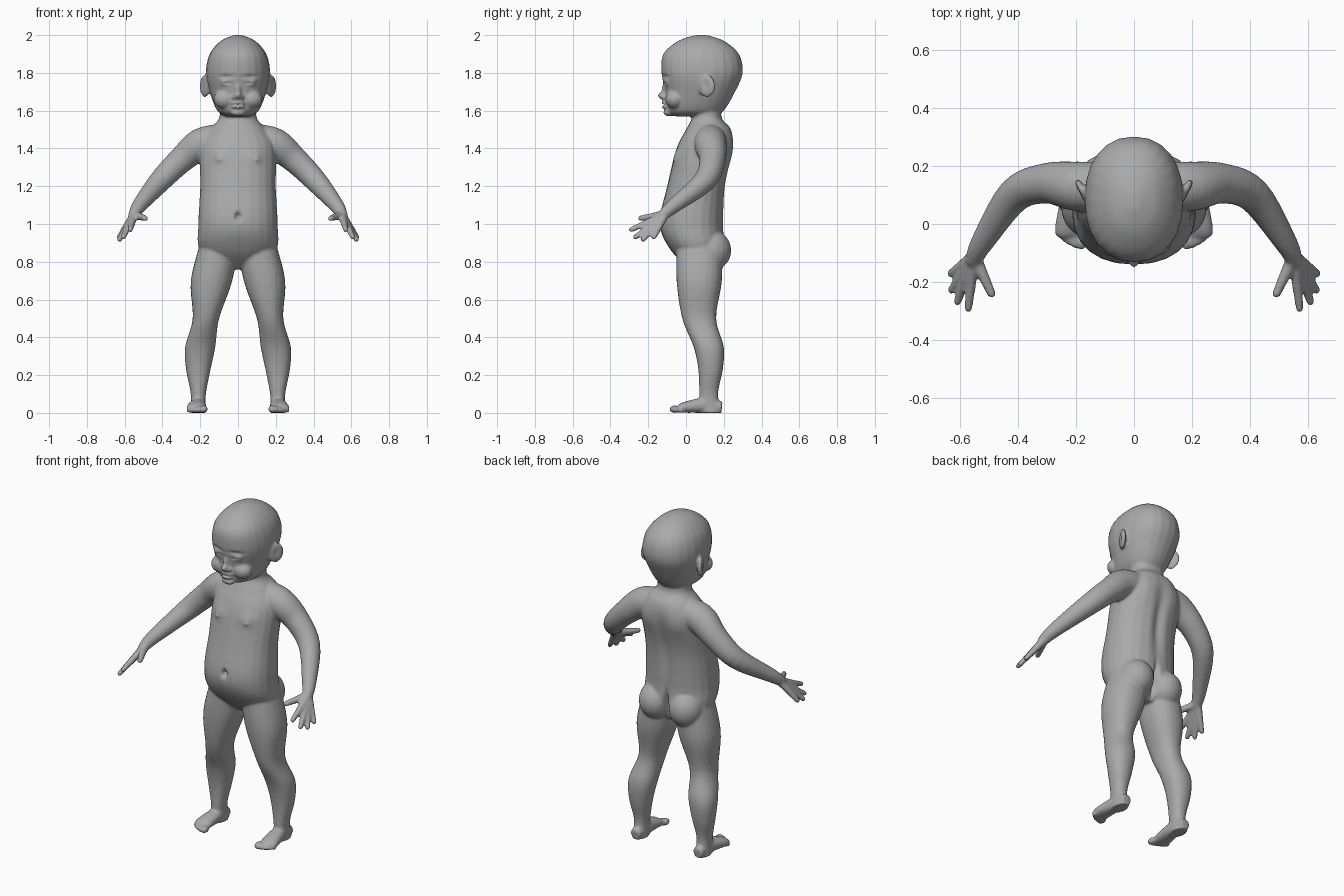
import bpy, bmesh, math
from mathutils import Vector, Matrix

default_cube = bpy.data.objects.get("Cube")
if default_cube:
    bpy.data.objects.remove(default_cube)

GREY = (.4, .4, .4, 1)
skin = bpy.data.materials.new("plain grey")
skin.use_nodes = True
skin.diffuse_color = GREY
skin.node_tree.nodes["Principled BSDF"].inputs["Base Color"].default_value = GREY

bm = bmesh.new()


def spline(rows, steps=5):
    """Smooth interpolation through rows of numbers."""
    rows = [Vector(row) for row in rows]
    padded = [rows[0], *rows, rows[-1]]
    smooth = []
    for before, start, end, after in zip(padded, padded[1:], padded[2:], padded[3:]):
        leave, arrive = (end - before) / 2, (after - start) / 2
        for step in range(steps):
            t = step / steps
            ease = t * t * (3 - 2 * t)
            smooth.append(start.lerp(end, ease) + leave * t * (1 - t) ** 2
                          - arrive * t * t * (1 - t))
    return smooth + [rows[-1]]


def squash(value, power):
    return math.copysign(abs(value) ** power, value)


def loft(rows, side=1, upright=True, power=.9, sides=24):
    """Skin elliptical sections given as (x, y, z, half width, half depth)."""
    rows = spline(rows)
    last = len(rows) - 1
    rings = []
    for i, (x, y, z, wide, deep) in enumerate(rows):
        turn = Matrix.Identity(3)
        if not upright:
            along = rows[min(i + 1, last)] - rows[max(i - 1, 0)]
            turn = along.to_3d().to_track_quat('Z', 'Y').to_matrix()
        ring = []
        for k in range(sides):
            angle = math.tau * k / sides
            offset = Vector((wide * squash(math.cos(angle), power),
                             deep * squash(math.sin(angle), power), 0))
            point = Vector((x, y, z)) + turn @ offset
            point.x *= side
            ring.append(bm.verts.new(point))
        rings.append(ring)
    faces = [bm.faces.new(rings[0]), bm.faces.new(rings[-1])]
    for low, high in zip(rings, rings[1:]):
        for k in range(sides):
            faces.append(bm.faces.new((low[k - 1], low[k], high[k], high[k - 1])))
    bmesh.ops.recalc_face_normals(bm, faces=faces)


def ball(centre, size, side=1, tilt=0):
    x, y, z = centre
    place = (Matrix.Translation((x * side, y, z)) @ Matrix.Rotation(tilt * side, 4, 'Z')
             @ Matrix.Diagonal((*size, 1)))
    bmesh.ops.create_uvsphere(bm, u_segments=20, v_segments=14, radius=1, matrix=place)


def tube(points, side):
    """Round limb through points (x, y, z, radius) with a rounded tip."""
    loft([(*p, p[-1]) for p in points], side, upright=False, power=1)
    *tip, radius = points[-1]
    ball(tip, [radius] * 3, side)


def finger(root, tip, side, thick):
    """Tapering finger that starts inside the palm."""
    middle = root.lerp(tip, .5)
    tube([(*root, thick * 1.6), (*middle, thick * 1.3), (*tip, thick)], side)


def profile(rows):
    """Turn (z, half width, front y, back y) into sections."""
    return [(0, (front + back) / 2, z, wide, (back - front) / 2)
            for z, wide, front, back in rows]


# Trunk and neck
loft(profile([(.76, .06, .02, .14), (.86, .2, -.08, .2), (1, .21, -.14, .2),
              (1.2, .2, -.1, .21), (1.4, .2, -.05, .25), (1.5, .15, 0, .24),
              (1.56, .1, .03, .19), (1.64, .1, .03, .19)]))

# Skull and jaw
loft(profile([(1.57, .06, -.06, .14), (1.6, .11, -.1, .2), (1.7, .15, -.11, .26),
              (1.8, .17, -.13, .3), (1.9, .15, -.12, .28), (1.97, .09, -.04, .2),
              (2, .02, .05, .11)]))

# Nose, nose bridge, lips and chin
ball((0, -.12, 1.68), (.02, .03, .02))
ball((0, -.11, 1.71), (.015, .02, .04))
for lip_height in (1.62, 1.64):
    ball((0, -.11, lip_height), (.035, .02, .01))
ball((0, -.09, 1.59), (.04, .03, .02))

WRIST = Vector((.55, -.11, 1.05))
INDEX_TIP = Vector((.57, -.29, .97))
LITTLE_TIP = Vector((.63, -.17, .93))
THUMB_TIP = Vector((.49, -.24, 1.03))
FINGER_ARCH = Vector((.02, -.02, -.03))

for side in (1, -1):
    # Cheek, nostril wing, eyeball and ear
    ball((.07, -.06, 1.66), (.06, .05, .05), side)
    ball((.02, -.11, 1.67), (.012, .02, .012), side)
    ball((.065, -.09, 1.75), (.03, .025, .02), side)
    ball((.175, .11, 1.73), (.016, .05, .06), side, tilt=-.5)

    # Arm
    tube([(.1, .13, 1.45, .08), (.2, .13, 1.42, .085), (.3, .14, 1.34, .07),
          (.41, .1, 1.23, .06), (.52, -.06, 1.1, .04), (.55, -.12, 1.05, .03)], side)

    # Four fingers fanned from index to little, then the thumb
    for i in range(4):
        share = i / 3
        tip = INDEX_TIP.lerp(LITTLE_TIP, share) + FINGER_ARCH * math.sin(math.pi * share)
        finger(WRIST, tip, side, .014)
    finger(WRIST, THUMB_TIP, side, .015)

    # Buttock
    ball((.1, .13, .86), (.1, .11, .11), side)

    # Leg
    loft([(.1, .07, .9, .1, .12), (.14, .07, .7, .11, .12), (.17, .07, .5, .07, .09),
          (.2, .12, .35, .08, .08), (.21, .13, .23, .065, .065), (.21, .12, .1, .04, .05),
          (.21, .13, 0, .04, .06)], side)

    # Foot and toes
    loft([(.21, .19, .03, .03, .03), (.21, .1, .04, .04, .04), (.22, 0, .03, .05, .03),
          (.22, -.04, .02, .05, .02)], side, upright=False)
    for i in range(5):
        radius = .02 - .002 * i
        ball((.18 + .02 * i, -.06 + .002 * i * i, radius), (radius, radius * 1.5, radius), side)

mesh = bpy.data.meshes.new("body")
bm.to_mesh(mesh)
bm.free()
mesh.materials.append(skin)
body = bpy.data.objects.new("body", mesh)
bpy.context.collection.objects.link(body)
bpy.context.view_layer.objects.active = body
body.select_set(True)

# Fuse the parts into one skin and soften the joins
fuse = body.modifiers.new("fuse", 'REMESH')
fuse.mode = 'VOXEL'
fuse.voxel_size = .0075
soften = body.modifiers.new("soften", 'SMOOTH')
soften.iterations = 5
for modifier_name in ("fuse", "soften"):
    bpy.ops.object.modifier_apply(modifier=modifier_name)


def sculpt(centre, reach, push):
    """Push the skin near a point, and near its mirror image."""
    for side in ((1, -1) if centre[0] else (1,)):
        flip = Vector((side, 1, 1))
        for vertex in body.data.vertices:
            away = vertex.co * flip - Vector(centre)
            distance = sum((a / r) ** 2 for a, r in zip(away, reach))
            if distance < 6:
                vertex.co += Vector(push) * flip * math.exp(-distance)


# Navel, mouth line, eyelid fold and eye slit
sculpt((0, -.14, 1.04), (.014, .05, .02), (0, .03, 0))
sculpt((0, -.12, 1.63), (.03, .04, .006), (0, .012, 0))
sculpt((.065, -.12, 1.78), (.04, .05, .01), (0, .01, 0))
sculpt((.065, -.12, 1.745), (.03, .05, .005), (0, .007, 0))
# Ear hollow, chest and nipple
sculpt((.2, .1, 1.735), (.02, .02, .03), (-.01, 0, 0))
sculpt((.1, -.06, 1.36), (.05, .06, .04), (0, -.012, 0))
sculpt((.1, -.07, 1.34), (.011, .05, .011), (0, -.008, 0))
# Buttock cleft, spine and shoulder blade
sculpt((0, .24, .86), (.014, .12, .08), (0, -.06, 0))
sculpt((0, .24, 1.2), (.03, .08, .2), (0, -.02, 0))
sculpt((.1, .25, 1.38), (.05, .06, .07), (0, .008, 0))

# Flat soles
for vertex in body.data.vertices:
    vertex.co.z = max(vertex.co.z, 0)
bpy.ops.object.shade_smooth()
